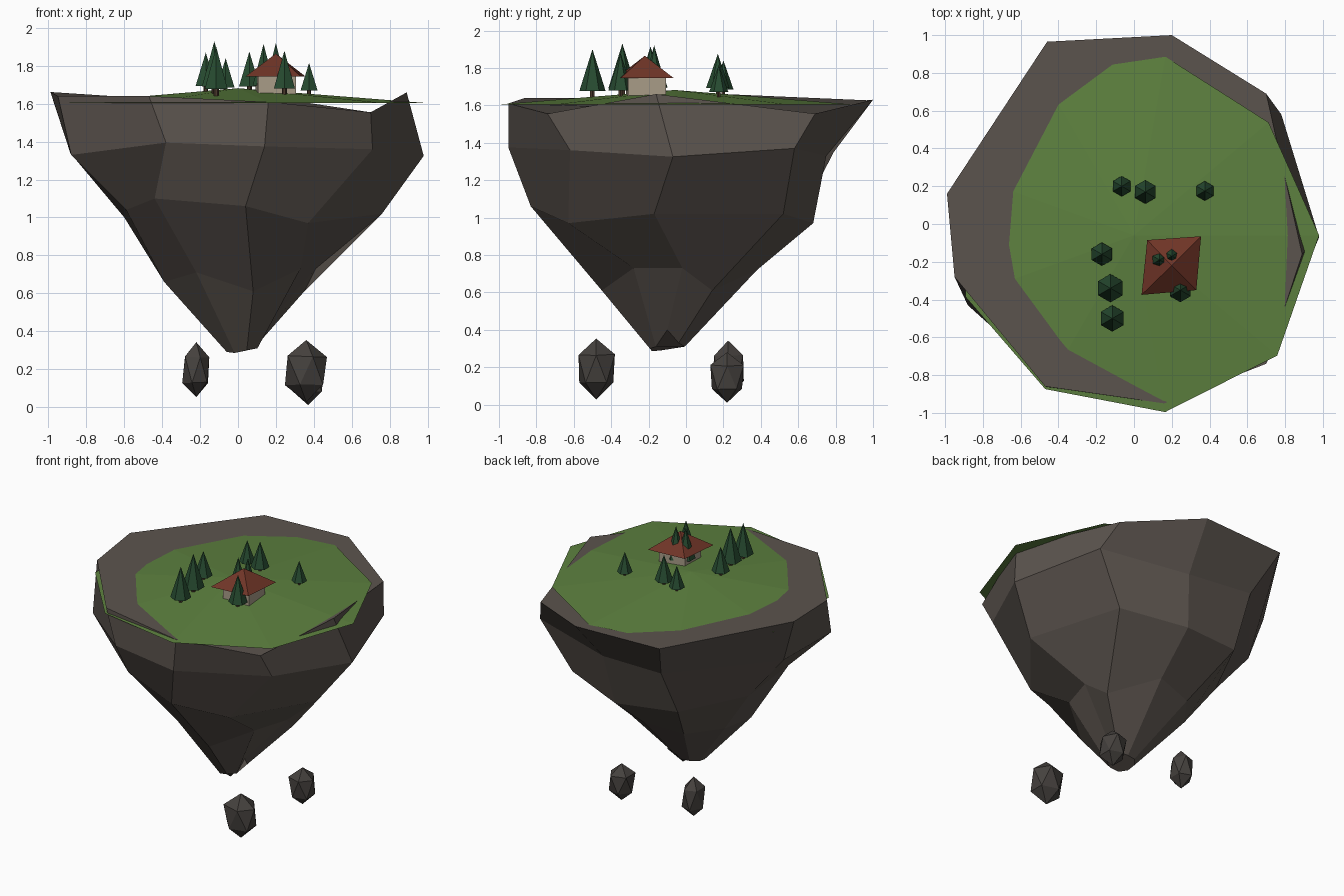
import bpy, bmesh, random
from math import sin, cos, tau
from mathutils import Vector

if "Cube" in bpy.data.objects:
    bpy.data.objects.remove(bpy.data.objects["Cube"])

random.seed(4)


def material(name, rgb):
    m = bpy.data.materials.new(name)
    m.diffuse_color = (*rgb, 1)
    m.use_nodes = True
    m.node_tree.nodes["Principled BSDF"].inputs["Base Color"].default_value = m.diffuse_color
    return m


ROCK = material("rock", (0.105, 0.088, 0.076))
STONE = material("loose_stone", (0.06, 0.053, 0.048))
GRASS = material("grass", (0.11, 0.22, 0.05))
LEAF = material("pine_needles", (0.02, 0.07, 0.03))
BARK = material("bark", (0.07, 0.04, 0.025))
WALL = material("wall", (0.40, 0.34, 0.25))
ROOF = material("roof", (0.16, 0.035, 0.02))


def finish(name, bm, mat):
    bmesh.ops.recalc_face_normals(bm, faces=bm.faces)
    me = bpy.data.meshes.new(name)
    bm.to_mesh(me)
    bm.free()
    me.materials.append(mat)
    ob = bpy.data.objects.new(name, me)
    bpy.context.collection.objects.link(ob)
    return ob


def loft(name, rings, mat):
    """Skin a stack of equal rings and cap both ends; a one-point ring is a tip."""
    bm = bmesh.new()
    loops = [[bm.verts.new(p) for p in r] for r in rings]
    for a, b in zip(loops, loops[1:]):
        n = len(a)
        for i in range(n):
            j = (i + 1) % n
            if len(b) == 1:
                bm.faces.new((a[i], a[j], b[0]))
            else:
                bm.faces.new((a[i], a[j], b[j], b[i]))
    for loop in (loops[0], loops[-1]):
        if len(loop) > 2:
            bm.faces.new(loop)
    return finish(name, bm, mat)


def circle(x, y, z, r, n, turn=0.0):
    return [(x + r * cos(turn + tau * i / n), y + r * sin(turn + tau * i / n), z)
            for i in range(n)]


# Island rock: nine-sided rings from the rim down, starting at +x
rim = [(.89, -.16, 1.66), (.70, .69, 1.555), (.20, 1.0, 1.63),
       (-.46, .965, 1.627), (-.99, .16, 1.662), (-.95, -.28, 1.64),
       (-.47, -.86, 1.64), (.16, -.95, 1.61), (.70, -.74, 1.555)]
shoulder = [(.98, -.07, 1.325), (.78, .58, 1.37), (.15, .75, 1.33),
            (-.35, .79, 1.35), (-.885, .13, 1.34), (-.88, -.43, 1.33),
            (-.38, -.88, 1.395), (.14, -.95, 1.375), (.71, -.62, 1.36)]
waist = [(.76, -.17, 1.02), (.56, .52, 1.02), (.10, .68, .97),
         (-.36, .61, 1.0), (-.60, .13, 1.0), (-.59, -.35, 1.04),
         (-.44, -.65, 1.10), (.04, -.83, 1.06), (.37, -.63, .97)]
taper = [(.41, -.02, .73), (.35, .14, .61), (.08, .38, .72),
         (-.20, .31, .68), (-.37, .08, .68), (-.39, -.20, .66),
         (-.22, -.40, .71), (.08, -.45, .61), (.33, -.28, .73)]
tip_z = [.40, .33, .31, .31, .30, .29, .285, .30, .31]
tip = [(x, y, z) for (x, y, _), z in zip(circle(.03, -.1, 0, .095, 9), tip_z)]
loft("island_rock", [rim, shoulder, waist, taper, tip], ROCK)

# Grass mound: shallow nine-sided cone
CENTRE, PEAK, EDGE = (0.0, -0.06), 1.682, 1.605
radii = [.98, .93, .96, .98, .96, .95, .94, .95, .99]
edge = [(CENTRE[0] + r * cos(tau * i / 9), CENTRE[1] + r * sin(tau * i / 9), EDGE)
        for i, r in enumerate(radii)]
loft("grass", [edge, [(*CENTRE, PEAK)]], GRASS)

# Pine trees: x, y, top, foliage radius
trees = [(-.065, .20, 1.84, .054), (.06, .17, 1.875, .063), (.375, .175, 1.815, .052),
         (-.17, -.16, 1.87, .062), (-.125, -.34, 1.93, .075), (-.115, -.50, 1.90, .070),
         (.245, -.35, 1.88, .064), (.135, -.19, 1.915, .066), (.20, -.17, 1.92, .066)]
for k, (x, y, top, r) in enumerate(trees, 1):
    ground = PEAK - 0.08 * (Vector((x, y)) - Vector(CENTRE)).length
    base = ground + 0.45 * r
    loft(f"pine_trunk_{k}", [circle(x, y, ground - .02, r * .2, 6),
                             circle(x, y, base + .02, r * .2, 6)], BARK)
    loft(f"pine_foliage_{k}", [circle(x, y, base, r, 6, tau / 4), [(x, y, top)]], LEAF)

# Cottage walls and pyramid roof
loft("cottage_walls", [circle(.20, -.215, z, .143, 4, tau / 8 + .06)
                       for z in (1.64, 1.755)], WALL)
eaves = [(.07, -.085, 1.745), (.355, -.065, 1.745), (.33, -.35, 1.745), (.04, -.375, 1.745)]
loft("cottage_roof", [eaves, [(.20, -.22, 1.865)]], ROOF)

# Loose stones drifting below: centre and half sizes
stones = [((.36, -.48, .19), (.122, .108, .163)),
          ((.37, .22, .145), (.095, .095, .135)),
          ((-.22, .225, .197), (.077, .09, .145))]
for k, (c, s) in enumerate(stones, 1):
    bm = bmesh.new()
    bmesh.ops.create_icosphere(bm, subdivisions=1, radius=1)
    for v in bm.verts:
        jit = 1 if abs(v.co.z) > .9 else random.uniform(.97, 1.12)
        v.co = Vector(c) + Vector([a * b * jit for a, b in zip(v.co, s)])
    finish(f"loose_stone_{k}", bm, STONE)
